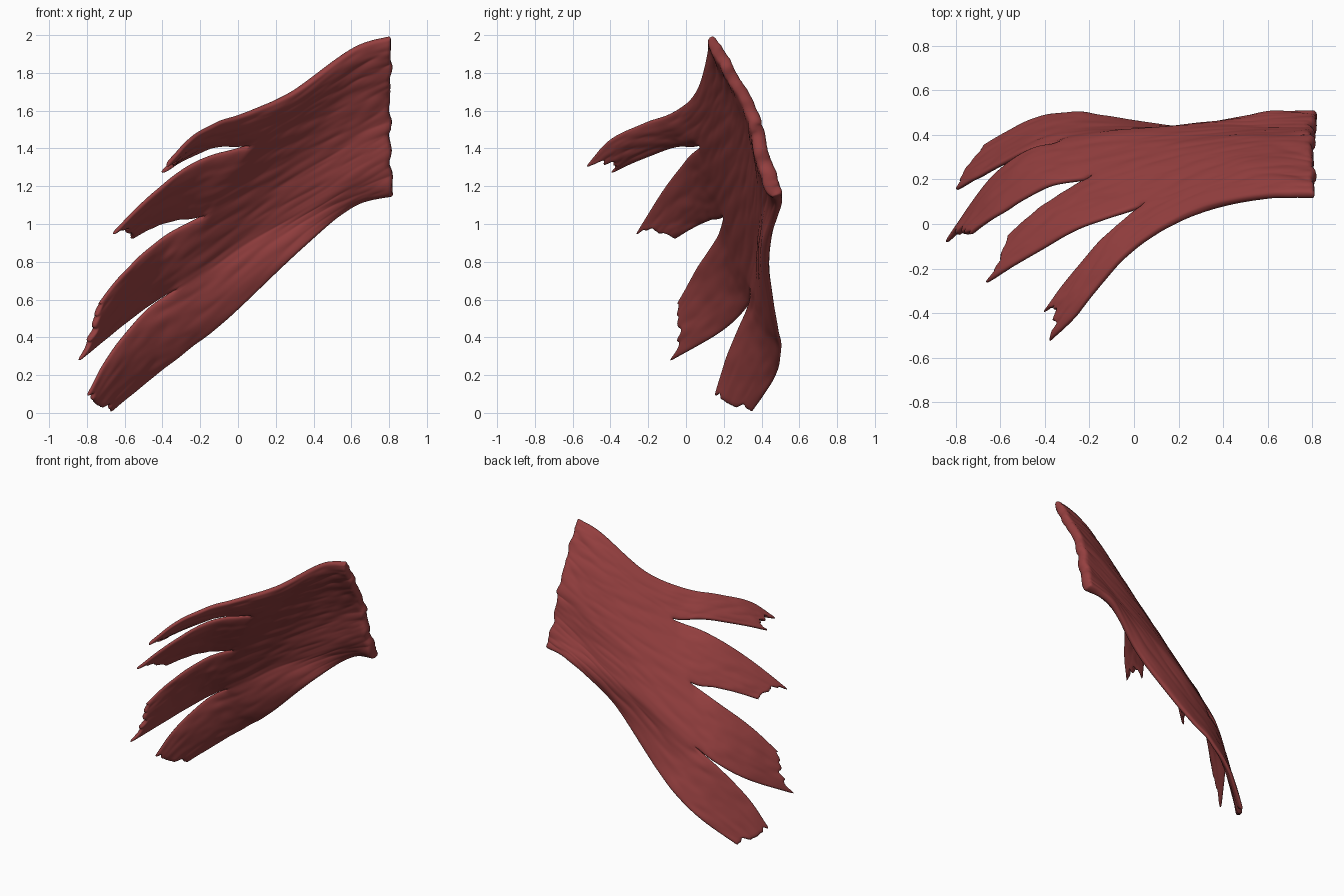
import bpy, bmesh, math, random
from mathutils import Vector, noise

if "Cube" in bpy.data.objects:
    bpy.data.objects.remove(bpy.data.objects["Cube"])

random.seed(4)
SEG, COLS = 8, 16      # rows per control span, columns per slip

# Lines running from the root edge to each split (outer lines: top and bottom rims)
shared = [
    [(.81, .125, 1.99), (.62, .125, 1.935), (.30, .06, 1.705), (.05, -.07, 1.59)],
    [(.81, .235, 1.80), (.57, .25, 1.70), (.30, .175, 1.56), (.06, .085, 1.42)],
    [(.805, .36, 1.58), (.50, .355, 1.42), (.15, .29, 1.24), (-.18, .21, 1.05)],
    [(.81, .405, 1.36), (.45, .41, 1.16), (.05, .405, .92), (-.33, .36, .66)],
    [(.825, .48, 1.15), (.62, .495, 1.10), (.33, .415, .86), (-.05, .465, .50)],
]
# Upper and lower edge of each free slip, from split to tip
slips = [
    ([(-.12, -.23, 1.53), (-.26, -.41, 1.44), (-.38, -.53, 1.30)],
     [(-.10, -.03, 1.415), (-.26, -.20, 1.36), (-.41, -.40, 1.27)]),
    ([(-.18, .01, 1.35), (-.43, -.12, 1.18), (-.67, -.27, .94)],
     [(-.33, .13, 1.02), (-.46, .04, .98), (-.57, -.06, .92)]),
    ([(-.38, .17, .94), (-.58, .06, .77), (-.745, -.05, .57)],
     [(-.50, .315, .55), (-.66, .18, .425), (-.85, -.09, .27)]),
    ([(-.50, .315, .53), (-.68, .22, .31), (-.80, .15, .09)],
     [(-.25, .50, .345), (-.45, .47, .19), (-.68, .345, .0)]),
]
notch = [.10, .05, .04, -.03]   # how deep the torn tip is in the middle


def catmull(a, b, c, d, t):
    return .5 * (2 * b + (c - a) * t + (2 * a - 5 * b + 4 * c - d) * t * t
                 + (3 * b - a - 3 * c + d) * t ** 3)


def edge_line(k, free):
    """Smooth line along shared line k that continues into one free edge."""
    nexts = [s[e][0] for s, e in
             ([(slips[k - 1], 1)] if k > 0 else []) + ([(slips[k], 0)] if k < 4 else [])]
    mean = sum((Vector(p) for p in nexts), Vector()) / len(nexts)
    p = [Vector(q) for q in shared[k] + free]
    p = [2 * p[0] - p[1]] + p + [2 * p[-1] - p[-2]]
    out = []
    for s in range(6):
        d = mean if s == 2 else p[s + 3]
        out += [catmull(p[s], p[s + 1], p[s + 2], d, i / SEG) for i in range(SEG)]
    return out + [p[7]]


# Middle surface of the sheet, one grid per slip, welded up to the splits
bm = bmesh.new()
lu = bm.verts.layers.float.new("u")
lv = bm.verts.layers.float.new("v")
lw = bm.verts.layers.float.new("w")
rows = SEG * 6 + 1
split = SEG * 3
last = None
for k, (upper, lower) in enumerate(slips):
    A, B = edge_line(k, upper), edge_line(k + 1, lower)
    tear = [0] + [notch[k] * math.sin(math.pi * j / COLS) * random.uniform(.3, 1)
                  + random.uniform(0, .055) for j in range(1, COLS)] + [0]
    grid = []
    for r in range(rows):
        u = r / (rows - 1)
        line = []
        for j in range(COLS + 1):
            v = j / COLS
            if j == 0 and last and r <= split:
                line.append(last[r][-1])
                continue
            co = A[r].lerp(B[r], v)
            i = max(1, r)
            tan = (A[i] - A[i - 1]).lerp(B[i] - B[i - 1], v).normalized()
            co -= tan * tear[j] * max(0, (u - .8) / .2) ** 2
            vert = bm.verts.new(co)
            free_up = k == 0 or r > split
            free_low = k == 3 or r > split
            edge = min(v if free_up else 1, 1 - v if free_low else 1)
            # thinner to the tips and free rims, with a thick lip low on the root
            lip = .3 * max(0, 1 - u / .1) * max(0, (k + v - 1.5) / 2.5)
            vert[lu], vert[lv] = u, k + v
            vert[lw] = (.7 - .32 * u) * (.45 + .55 * min(1, edge / .3) ** .6) + lip
            line.append(vert)
        grid.append(line)
    for r in range(rows - 1):
        for j in range(COLS):
            bm.faces.new((grid[r][j], grid[r + 1][j], grid[r + 1][j + 1], grid[r][j + 1]))
    last = grid

# Relax the inside, then raise fine fibre ridges
inner = [v for v in bm.verts if not v.is_boundary]
for _ in range(10):
    bmesh.ops.smooth_vert(bm, verts=inner, factor=.5,
                          use_axis_x=True, use_axis_y=True, use_axis_z=True)
bmesh.ops.recalc_face_normals(bm, faces=bm.faces)
bm.normal_update()
for v in bm.verts:
    n = noise.noise(Vector((v[lu] * 9, v[lv] * 6, 3)))
    n += .7 * noise.noise(Vector((v[lu] * 16, v[lv] * 14, 8)))
    v.co += v.normal * n * .006
    # uneven, wavy root edge
    root = max(0, 1 - v[lu] / .06)
    v.co.x += root * .022 * noise.noise(Vector((0, v[lv] * 3, 1)))
    v.co += v.normal * root * .02 * noise.noise(Vector((5, v[lv] * 2.3, 1)))
weights = [v[lw] for v in bm.verts]

mesh = bpy.data.meshes.new("muscle_sheet")
bm.to_mesh(mesh)
bm.free()
obj = bpy.data.objects.new("muscle_sheet", mesh)
bpy.context.collection.objects.link(obj)
group = obj.vertex_groups.new(name="thickness")
for i, w in enumerate(weights):
    group.add([i], min(1, w), 'REPLACE')

# Thickness and rounding
sol = obj.modifiers.new("thickness", 'SOLIDIFY')
sol.thickness, sol.offset, sol.vertex_group = .095, 0, "thickness"
sub = obj.modifiers.new("rounding", 'SUBSURF')
sub.levels = sub.render_levels = 1
for p in mesh.polygons:
    p.use_smooth = True

mat = bpy.data.materials.new("muscle_red")
mat.diffuse_color = (.30, .05, .05, 1)
mat.use_nodes = True
mat.node_tree.nodes["Principled BSDF"].inputs["Base Color"].default_value = mat.diffuse_color
mesh.materials.append(mat)
